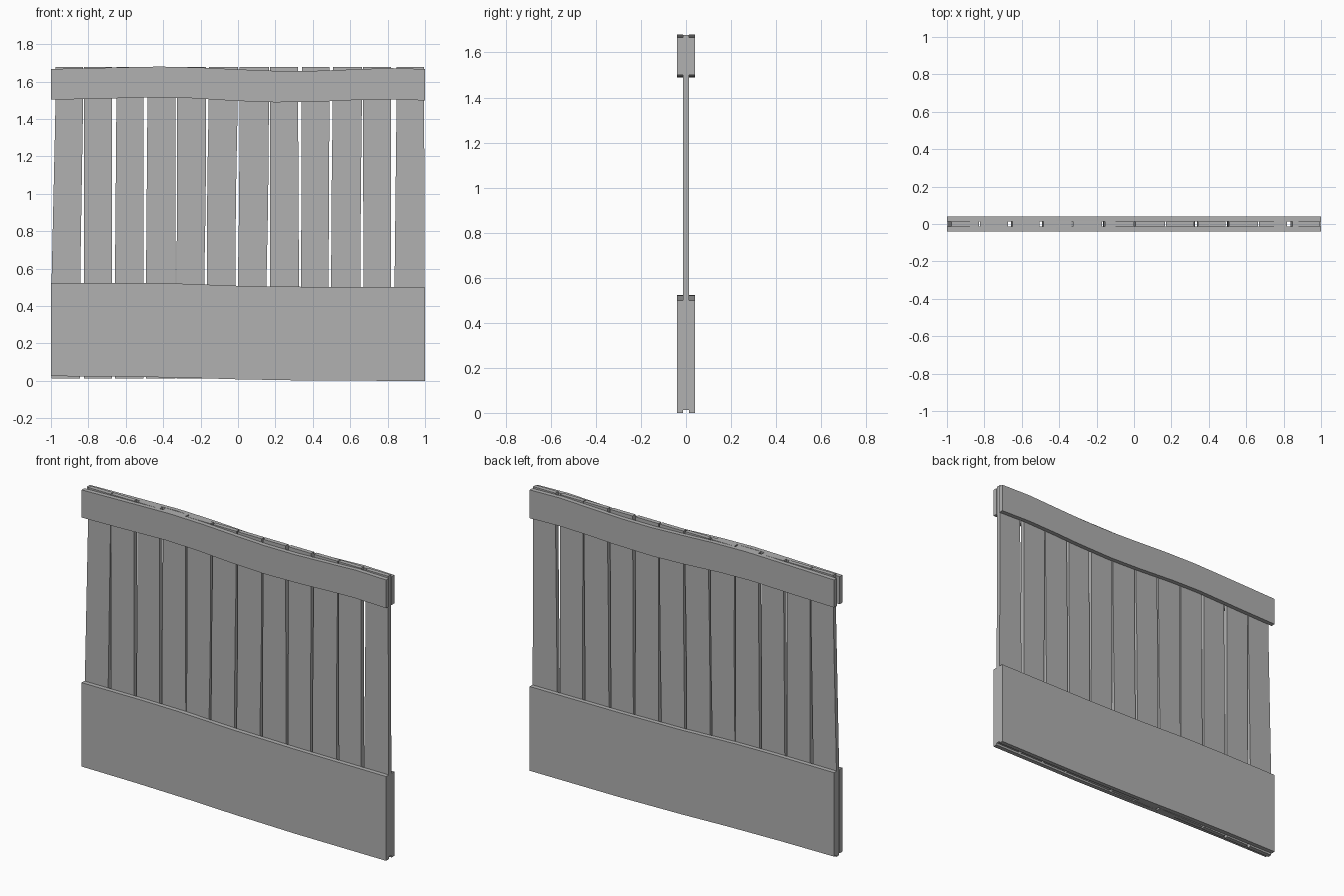
import bpy, bmesh, math

if "Cube" in bpy.data.objects:
    bpy.data.objects.remove(bpy.data.objects["Cube"])

# Dark grey weathered wood
grey = bpy.data.materials.new("dark_grey")
grey.diffuse_color = (.44, .44, .44, 1)
grey.use_nodes = True
grey.node_tree.nodes["Principled BSDF"].inputs["Base Color"].default_value = grey.diffuse_color

def panel(name, outline, y0, y1):
    """Extrude an x/z outline from y0 to y1."""
    bm = bmesh.new()
    face = bm.faces.new([bm.verts.new((x, y0, z)) for x, z in outline])
    ext = bmesh.ops.extrude_face_region(bm, geom=[face])
    verts = [g for g in ext["geom"] if isinstance(g, bmesh.types.BMVert)]
    bmesh.ops.translate(bm, verts=verts, vec=(0, y1 - y0, 0))
    bmesh.ops.recalc_face_normals(bm, faces=bm.faces[:])
    me = bpy.data.meshes.new(name)
    bm.to_mesh(me)
    bm.free()
    me.materials.append(grey)
    ob = bpy.data.objects.new(name, me)
    bpy.context.collection.objects.link(ob)
    return ob

T, D = 0.013, 0.039   # half thickness of slats, half depth of fence

# Warped rails, one on each face of the slats
top_rail = ([(-1, 1.667), (-.75, 1.673), (-.42, 1.680), (-.2, 1.675), (0, 1.665),
             (.2, 1.657), (.4, 1.657), (.6, 1.664), (.8, 1.672), (1, 1.667)],
            [(-1, 1.503), (-.75, 1.508), (-.45, 1.516), (-.25, 1.511), (0, 1.496),
             (.2, 1.489), (.45, 1.493), (.6, 1.500), (.8, 1.505), (1, 1.499)])
low_rail = ([(-1, .523), (-.6, .524), (-.35, .521), (0, .508), (.4, .502), (1, .500)],
            [(-1, .025), (-.65, .023), (-.3, .017), (0, .008), (.4, .001), (1, 0)])
for name, (upper, lower) in (("top_rail", top_rail), ("bottom_board", low_rail)):
    outline = lower + upper[::-1]
    panel(name + "_front", outline, -D, -T)
    panel(name + "_back", outline, T, D)

# Crooked slats: left edge top/bottom, right edge top/bottom, sideways bow
slats = [(-.975, -.997, -.828, -.844, 0), (-.824, -.824, -.674, -.674, 0),
         (-.650, -.658, -.505, -.505, 0), (-.484, -.492, -.335, -.334, 0),
         (-.327, -.330, -.170, -.181, .003), (-.156, -.167, -.001, -.014, -.003),
         (.007, -.001, .165, .152, .003), (.172, .171, .321, .326, 0),
         (.341, .337, .489, .484, 0), (.507, .498, .663, .655, -.002),
         (.668, .671, .818, .818, 0), (.848, .837, .995, .998, 0)]
Z0, Z1, N = .013, 1.678, 6
for i, (lt, lb, rt, rb, bow) in enumerate(slats):
    def edge(top, bot):
        pts = []
        for k in range(N + 1):
            z = Z0 + (Z1 - Z0) * k / N
            t = min(1, max(0, (z - .52) / .98))   # straight behind the rails
            pts.append((bot + (top - bot) * t + bow * math.sin(math.pi * t), z))
        return pts
    panel(f"slat_{i + 1}", edge(lt, lb) + edge(rt, rb)[::-1], -T, T)
